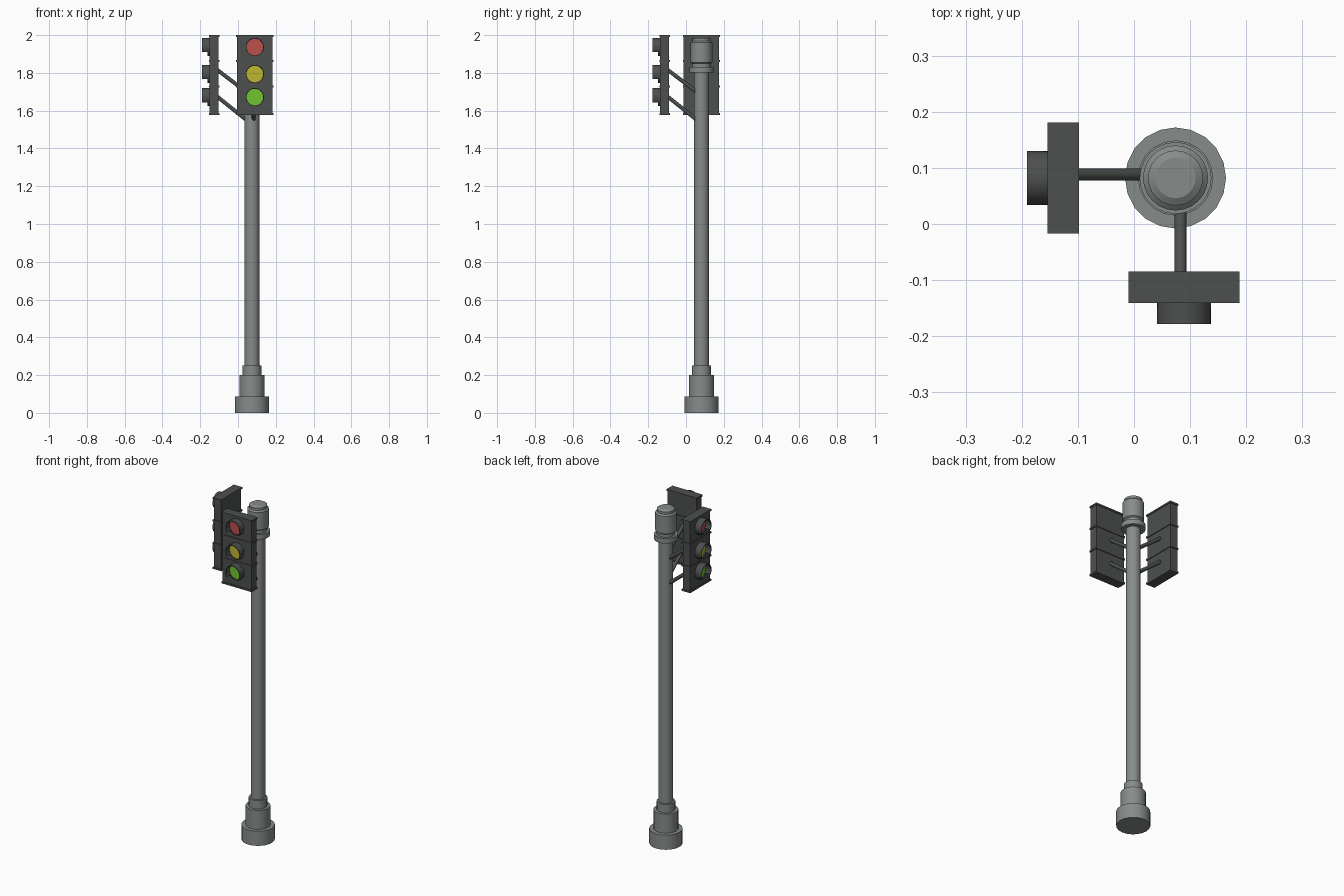
import bpy, bmesh
from math import sin, cos, pi, radians
from mathutils import Matrix, Vector

if "Cube" in bpy.data.objects:
    bpy.data.objects.remove(bpy.data.objects["Cube"])

def material(name, rgb):
    m = bpy.data.materials.new(name)
    m.diffuse_color = (*rgb, 1)
    m.use_nodes = True
    m.node_tree.nodes["Principled BSDF"].inputs["Base Color"].default_value = m.diffuse_color
    return m

STEEL = material("steel", (0.24, 0.265, 0.26))
DARK = material("dark_housing", (0.075, 0.08, 0.078))
LIGHTS = [("red", 1.937, (0.50, 0.08, 0.07)),
          ("yellow", 1.794, (0.52, 0.47, 0.03)),
          ("green", 1.672, (0.16, 0.55, 0.03))]
LENS = {n: material(n + "_lens", c) for n, z, c in LIGHTS}

def finish(name, bm, mat, matrix=Matrix()):
    bmesh.ops.recalc_face_normals(bm, faces=bm.faces)
    me = bpy.data.meshes.new(name)
    bm.to_mesh(me)
    bm.free()
    ob = bpy.data.objects.new(name, me)
    bpy.context.collection.objects.link(ob)
    ob.matrix_world = matrix
    me.materials.append(mat)
    bpy.ops.object.select_all(action='DESELECT')
    ob.select_set(True)
    bpy.context.view_layer.objects.active = ob
    bpy.ops.object.shade_smooth_by_angle(angle=radians(30))
    return ob

def lathe(name, profile, sides, mat, matrix):
    """Closed turned part from (radius, z) pairs, bottom to top."""
    bm = bmesh.new()
    rings = [[bm.verts.new((r * cos(2 * pi * i / sides), r * sin(2 * pi * i / sides), z))
              for i in range(sides)] for r, z in profile]
    for a, b in zip(rings, rings[1:]):
        for i in range(sides):
            j = (i + 1) % sides
            bm.faces.new((a[i], a[j], b[j], b[i]))
    bm.faces.new(rings[0])
    bm.faces.new(rings[-1])
    return finish(name, bm, mat, matrix)

def add_box(bm, lo, hi):
    lo, hi = Vector(lo), Vector(hi)
    m = Matrix.Translation((lo + hi) / 2) @ Matrix.Diagonal((*(hi - lo), 1))
    bmesh.ops.create_cube(bm, size=1, matrix=m)

def add_arc_tube(bm, z, y0, y1, start, end, r_out=0.048, r_in=0.044, n=28):
    """Thin curved shell along y, swept from start to end degrees."""
    full = end - start >= 360
    rows = []
    for i in range(n if full else n + 1):
        t = radians(start + (end - start) * i / n)
        rows.append([bm.verts.new((r * cos(t), y, z + r * sin(t)))
                     for r, y in ((r_out, y0), (r_out, y1), (r_in, y1), (r_in, y0))])
    pairs = list(zip(rows, rows[1:])) + ([(rows[-1], rows[0])] if full else [])
    for a, b in pairs:
        for k in range(4):
            m = (k + 1) % 4
            bm.faces.new((a[k], a[m], b[m], b[k]))
    if not full:
        bm.faces.new(rows[0])
        bm.faces.new(rows[-1])

# Pole: stepped base, shaft, and cap with collar
axis = Matrix.Translation((0.074, 0.082, 0))
lathe("pole_base", [(0.09, 0), (0.09, 0.087), (0.067, 0.087), (0.067, 0.2),
                    (0.05, 0.2), (0.05, 0.25), (0.039, 0.25)], 20, STEEL, axis)
lathe("pole_shaft", [(0.039, 0.24), (0.039, 1.84)], 24, STEEL, axis)
lathe("pole_cap", [(0.039, 1.802), (0.064, 1.802), (0.064, 1.832), (0.05, 1.832),
                   (0.05, 1.85), (0.058, 1.856), (0.058, 1.96), (0.049, 1.968),
                   (0.049, 1.982), (0.036, 1.99)], 24, STEEL, axis)

def signal_head(label, matrix):
    # Housing: local origin on the back face, lenses facing -y
    bm = bmesh.new()
    add_box(bm, (-0.094, -0.052, 1.58), (0.094, -0.004, 1.997))
    for z in (1.582, 1.727, 1.863, 1.995):
        add_box(bm, (-0.099, -0.056, z - 0.005), (0.099, 0, z + 0.005))
    finish(label + "_housing", bm, DARK, matrix)

    for name, z, _ in LIGHTS:
        # Visor: full short ring plus a longer hood open at the bottom
        bm = bmesh.new()
        add_arc_tube(bm, z, -0.05, -0.064, 0, 360)
        add_arc_tube(bm, z, -0.064, -0.093, -35, 215)
        finish(f"{label}_{name}_visor", bm, DARK, matrix)
        # Lens
        turn = Matrix.Translation((0, 0, z)) @ Matrix.Rotation(pi / 2, 4, 'X')
        lathe(f"{label}_{name}_lens", [(0.0445, 0.05), (0.0445, 0.058)], 28,
              LENS[name], matrix @ turn)

    # Sloping arms down to the pole
    for i, (z, slope) in enumerate(((1.807, 0.76), (1.665, 0.8))):
        a = Vector((-0.006, -0.01, z + 0.01 * slope))
        b = Vector((-0.006, 0.145, z - 0.145 * slope))
        d = b - a
        turn = Matrix.Translation(a) @ d.to_track_quat('Z', 'Y').to_matrix().to_4x4()
        lathe(f"{label}_arm_{i + 1}", [(0.0105, 0), (0.0105, d.length)], 14,
              DARK, matrix @ turn)

signal_head("front", Matrix.Translation((0.089, -0.085, 0)))
signal_head("side", Matrix.Translation((-0.098, 0.082, 0)) @ Matrix.Rotation(-pi / 2, 4, 'Z'))
